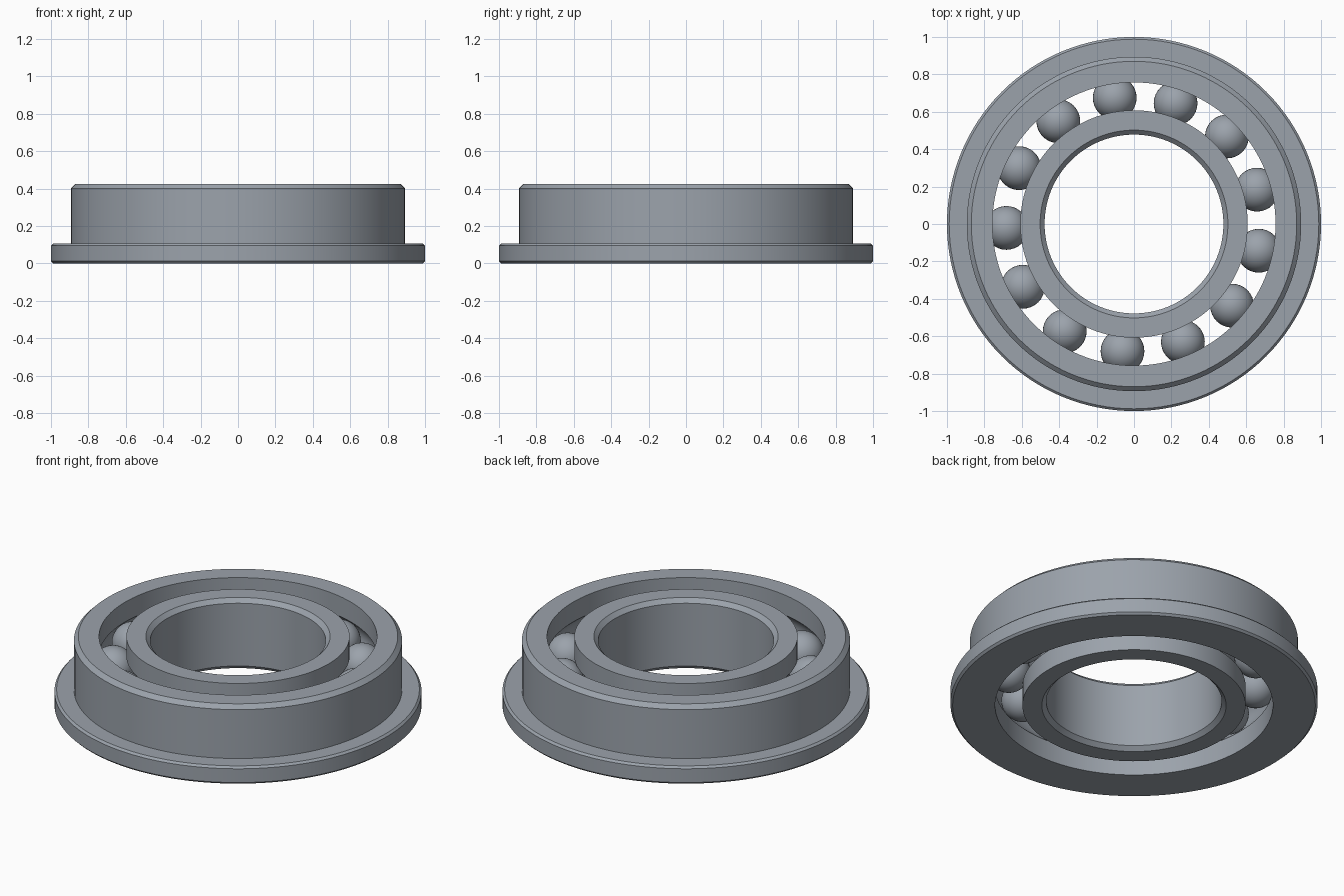
import bpy, bmesh
from math import acos, cos, sin, radians, pi

HEIGHT = 0.425
MID = HEIGHT / 2
PITCH = 0.6825      # radius of the circle of ball centres
INNER_WALL = 0.608
OUTER_WALL = 0.757
BALL = 0.117
GROOVE = 0.119
BALL_COUNT = 13

old = bpy.data.objects.get("Cube")
if old:
    bpy.data.objects.remove(old, do_unlink=True)

steel = bpy.data.materials.new("steel grey")
steel.use_nodes = True
colour = (0.33, 0.365, 0.41, 1)
steel.diffuse_color = colour
steel.node_tree.nodes["Principled BSDF"].inputs["Base Color"].default_value = colour


def add_object(name, bm):
    mesh = bpy.data.meshes.new(name)
    bm.to_mesh(mesh)
    bm.free()
    mesh.materials.append(steel)
    obj = bpy.data.objects.new(name, mesh)
    bpy.context.collection.objects.link(obj)
    bpy.ops.object.select_all(action="DESELECT")
    obj.select_set(True)
    bpy.context.view_layer.objects.active = obj
    return obj


def lathe(name, profile, segments=128):
    """Revolve a closed (radius, z) profile around the z axis."""
    bm = bmesh.new()
    verts = [bm.verts.new((r, 0, z)) for r, z in profile]
    edges = [bm.edges.new((v, verts[i - 1])) for i, v in enumerate(verts)]
    bmesh.ops.spin(bm, geom=verts + edges, cent=(0, 0, 0), axis=(0, 0, 1),
                   angle=2 * pi, steps=segments)
    bmesh.ops.remove_doubles(bm, verts=bm.verts, dist=0.0001)
    bmesh.ops.recalc_face_normals(bm, faces=bm.faces)
    add_object(name, bm)
    bpy.ops.object.shade_smooth_by_angle(angle=radians(25))


def groove(wall, steps=12):
    """Arc of the ball raceway cut into a wall, from bottom to top."""
    side = 1 if wall > PITCH else -1
    half = acos(abs(wall - PITCH) / GROOVE)
    angles = [half * (2 * i / steps - 1) for i in range(steps + 1)]
    return [(PITCH + side * GROOVE * cos(a), MID + GROOVE * sin(a)) for a in angles]


# Outer ring with flange, chamfers and raceway
lathe("flanged_outer_ring",
      [(OUTER_WALL, 0)] + groove(OUTER_WALL) +
      [(OUTER_WALL, HEIGHT), (0.87, HEIGHT), (0.894, HEIGHT - 0.024),
       (0.894, 0.107), (0.988, 0.107), (1, 0.095), (1, 0.012), (0.988, 0)])

# Inner ring with chamfered bore and raceway
lathe("inner_ring",
      [(INNER_WALL, 0)] + groove(INNER_WALL) +
      [(INNER_WALL, HEIGHT), (0.502, HEIGHT), (0.478, HEIGHT - 0.024),
       (0.478, 0.024), (0.502, 0)])

# Balls between the rings
for i in range(BALL_COUNT):
    angle = radians(15.6) + 2 * pi * i / BALL_COUNT
    bm = bmesh.new()
    bmesh.ops.create_uvsphere(bm, u_segments=32, v_segments=20, radius=BALL)
    ball = add_object(f"ball_{i + 1}", bm)
    ball.location = (PITCH * cos(angle), PITCH * sin(angle), MID)
    bpy.ops.object.shade_smooth()
